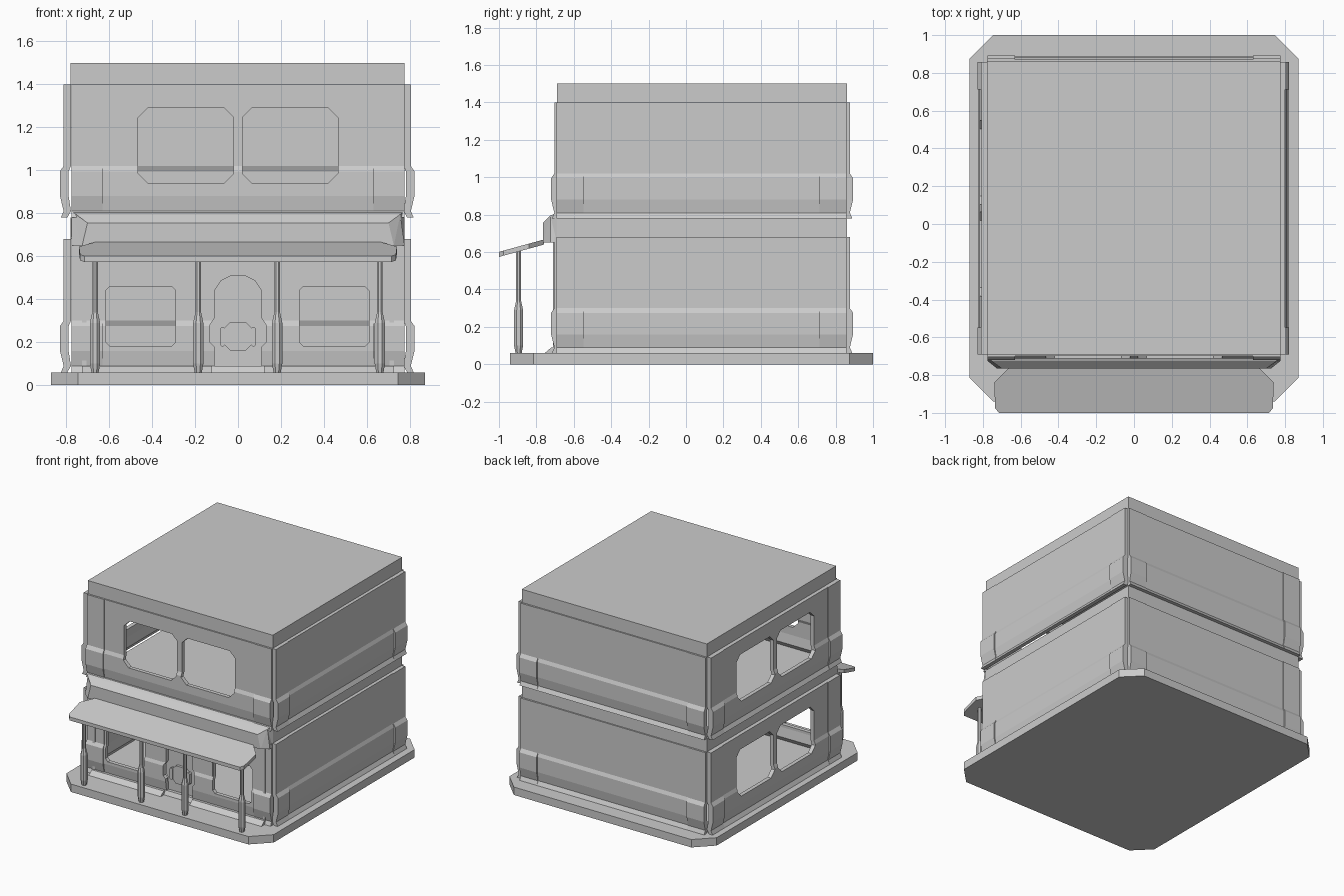
import bpy, bmesh, math
from mathutils import Matrix, Vector

if "Cube" in bpy.data.objects:
    bpy.data.objects.remove(bpy.data.objects["Cube"])


def extrude(name, pts, a, b, axis, hidden=False):
    """Prism from a 2D outline: axis x -> (y,z), y -> (x,z), z -> (x,y)."""
    place = {'x': lambda p, t: (t, p[0], p[1]),
             'y': lambda p, t: (p[0], t, p[1]),
             'z': lambda p, t: (p[0], p[1], t)}[axis]
    bm = bmesh.new()
    va = [bm.verts.new(place(p, a)) for p in pts]
    vb = [bm.verts.new(place(p, b)) for p in pts]
    bm.faces.new(va)
    bm.faces.new(vb[::-1])
    n = len(pts)
    for i in range(n):
        bm.faces.new((va[i], vb[i], vb[(i + 1) % n], va[(i + 1) % n]))
    bmesh.ops.recalc_face_normals(bm, faces=bm.faces)
    return finish(name, bm, hidden)


def finish(name, bm, hidden=False):
    mesh = bpy.data.meshes.new(name)
    bm.to_mesh(mesh)
    bm.free()
    ob = bpy.data.objects.new(name, mesh)
    bpy.context.collection.objects.link(ob)
    ob.hide_render = hidden
    return ob


def octagon(x0, x1, y0, y1, c):
    return [(x0 + c, y0), (x1 - c, y0), (x1, y0 + c), (x1, y1 - c),
            (x1 - c, y1), (x0 + c, y1), (x0, y1 - c), (x0, y0 + c)]


def rect(x0, x1, y0, y1):
    return [(x0, y0), (x1, y0), (x1, y1), (x0, y1)]


def cut(ob, outline):
    cutter = extrude("cutter", outline, -0.3, 0.3, 'y', hidden=True)
    mod = ob.modifiers.new("opening", 'BOOLEAN')
    mod.operation, mod.solver, mod.object = 'DIFFERENCE', 'EXACT', cutter
    bpy.context.view_layer.objects.active = ob
    bpy.ops.object.modifier_apply(modifier=mod.name)
    bpy.data.objects.remove(cutter, do_unlink=True)


def wall_outline(band, plate=0.0, thick=0.03):
    """Wall section: flat top, bulging band, undercut and flared foot."""
    outer = [(-plate, 0.62), (-plate, 0.24), (-band, 0.215), (-band, 0.10),
             (-plate, 0.03), (-0.017, 0.0)]
    inner = [(y + thick, z) for y, z in outer]
    return outer + inner[::-1]


# Base plate, middle floor and roof
extrude("base_plate", octagon(-0.87, 0.87, -0.94, 1.0, 0.125), 0, 0.06, 'z')
for name, z in (("middle_floor", 0.68), ("roof", 1.40)):
    extrude(name, rect(-0.778, 0.775, -0.69, 0.862), z, z + 0.10, 'z')

# Window and door outlines in wall space
pair = [octagon(-0.465, -0.02, 0.16, 0.51, 0.045),
        octagon(0.02, 0.465, 0.16, 0.51, 0.045)]
arch = [(-0.11, 0.03), (0.11, 0.03), (0.11, 0.12), (0.13, 0.14), (0.13, 0.22),
        (0.11, 0.25), (0.11, 0.38), (0.08, 0.425), (0.03, 0.45)]
arch += [(-x, z) for x, z in arch[::-1] if z > 0.03]
shop = [octagon(-0.615, -0.29, 0.12, 0.40, 0.02),
        octagon(0.285, 0.61, 0.12, 0.40, 0.02), arch]

# Four walls per storey, each with thicker corner pieces
sides = {"front": (0, 0.0, -0.70), "right": (90, 0.80, 0.083),
         "back": (180, 0.0, 0.872), "left": (-90, -0.807, 0.083)}
for storey, z in (("lower", 0.06), ("upper", 0.78)):
    for side, (angle, x, y) in sides.items():
        place = Matrix.Translation((x, y, z)) @ Matrix.Rotation(math.radians(angle), 4, 'Z')
        wall = extrude(f"{storey}_{side}_wall", wall_outline(0.011), -0.775, 0.775, 'x')
        if side == "left" or (side, storey) == ("front", "upper"):
            holes = pair
        else:
            holes = shop if side == "front" else []
        for hole in holes:
            cut(wall, hole)
        wall.matrix_world = place
        for a, b in ((-0.775, -0.63), (0.63, 0.775)):
            corner = extrude(f"{storey}_{side}_corner", wall_outline(0.021, 0.004), a, b, 'x')
            corner.matrix_world = place

# Door with a small raised panel and side grips
door = extrude("door", [(x, z + 0.06) for x, z in arch], -0.675, -0.66, 'y')
extrude("door_panel", octagon(-0.065, 0.065, 0.16, 0.295, 0.03), -0.695, -0.67, 'y')
for s in (-1, 1):
    extrude("door_grip", octagon(s * 0.072 - 0.012, s * 0.072 + 0.012, 0.18, 0.27, 0.008),
            -0.70, -0.67, 'y')

# Raised door surround above the band, and skirting along the shop front
surround = [(0.13, 0.30), (0.28, 0.30), (0.28, 0.46), (0.22, 0.50), (0.05, 0.50),
            (0.08, 0.485), (0.11, 0.44), (0.11, 0.31)]
for s in (-1, 1):
    extrude("door_surround", [(s * x, z) for x, z in surround], -0.706, -0.69, 'y')
    extrude("skirting", [(-0.69, 0.06), (-0.755, 0.06), (-0.72, 0.09), (-0.69, 0.09)],
            s * 0.12, s * 0.725, 'x')
    extrude("front_pilaster", rect(s * 0.705, s * 0.725, 0.06, 0.65), -0.71, -0.69, 'y')

# Header beam with ends tapering towards the front
bm = bmesh.new()
section = [(-0.69, 0.65, 0.775), (-0.725, 0.65, 0.775), (-0.765, 0.65, 0.725),
           (-0.765, 0.755, 0.70), (-0.725, 0.795, 0.755), (-0.69, 0.81, 0.775)]
ends = [[bm.verts.new((s * w, y, z)) for y, z, w in section] for s in (-1, 1)]
for i in range(6):
    j = (i + 1) % 6
    bm.faces.new((ends[0][i], ends[0][j], ends[1][j], ends[1][i]))
for end in ends:
    bm.faces.new(end)
bmesh.ops.triangulate(bm, faces=[f for f in bm.faces if len(f.verts) > 4])
bmesh.ops.recalc_face_normals(bm, faces=bm.faces)
finish("header_beam", bm)

# Sloping porch canopy
plan = [(0.66, -0.76), (0.74, -0.84), (0.735, -0.975), (0.715, -1.0)]
plan += [(-x, y) for x, y in plan[::-1]]
canopy = extrude("canopy", plan, 0, 0.027, 'z')
for v in canopy.data.vertices:
    v.co.z += 0.64 + (v.co.y + 0.76) * 0.275

# Turned porch posts
rings = [(0.06, 0.018), (0.10, 0.026), (0.29, 0.026), (0.34, 0.014), (0.61, 0.014)]
for x in (-0.665, -0.185, 0.182, 0.66):
    bm = bmesh.new()
    loops = [[bm.verts.new((x + r * math.cos(k * math.pi / 4 + math.pi / 8),
                            -0.895 + r * math.sin(k * math.pi / 4 + math.pi / 8), z))
              for k in range(8)] for z, r in rings]
    for lo, hi in zip(loops, loops[1:]):
        for k in range(8):
            m = (k + 1) % 8
            bm.faces.new((lo[k], lo[m], hi[m], hi[k]))
    bm.faces.new(loops[0][::-1])
    bm.faces.new(loops[-1])
    finish("porch_post", bm)
